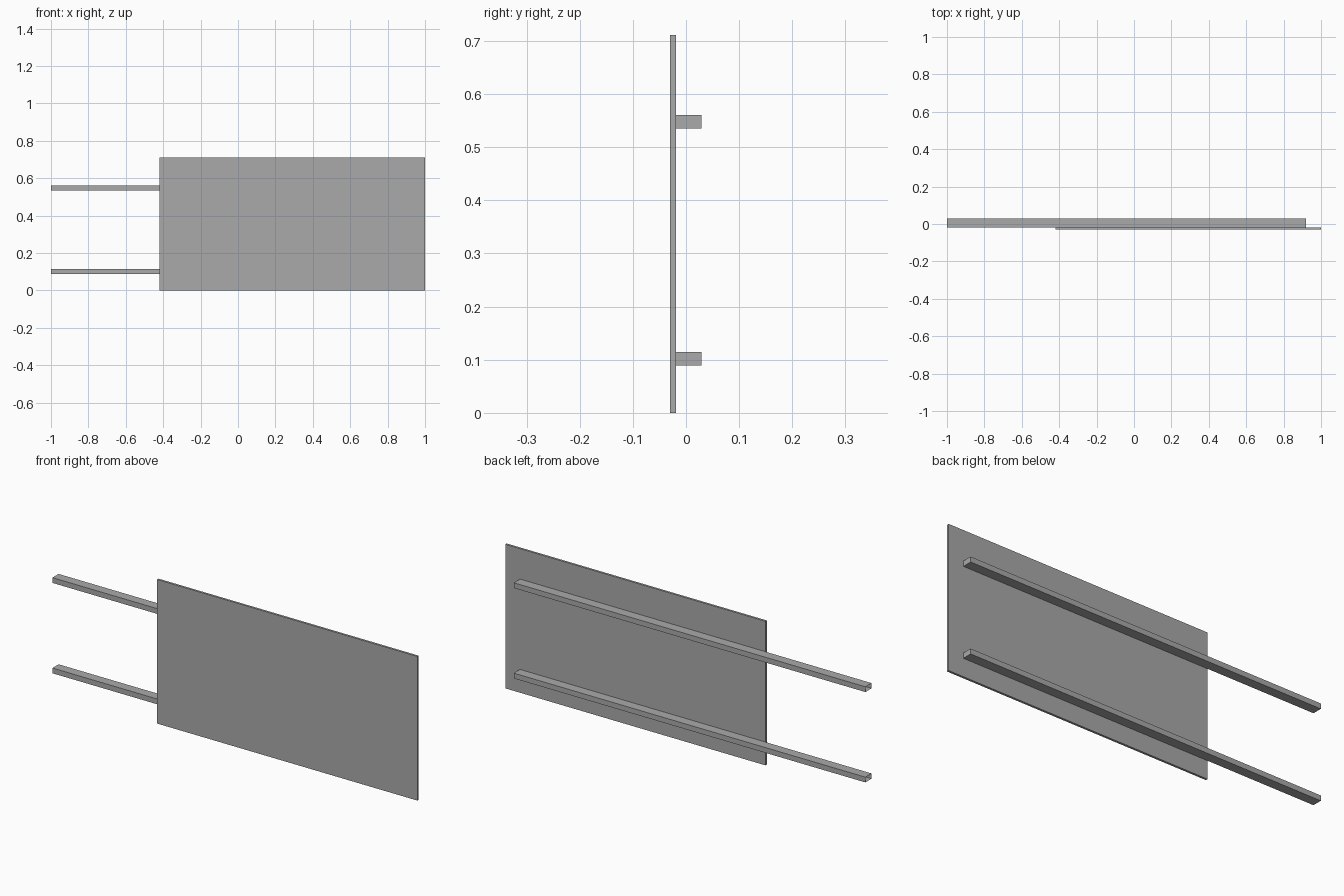
import bpy
import bmesh
from mathutils import Vector

cube = bpy.data.objects.get("Cube")
if cube:
    bpy.data.objects.remove(cube, do_unlink=True)

# One plain grey for the whole model
GREY = (0.4, 0.4, 0.4, 1)
grey = bpy.data.materials.new("plain grey")
grey.use_nodes = True
grey.diffuse_color = GREY
grey.node_tree.nodes["Principled BSDF"].inputs["Base Color"].default_value = GREY


def box(name, low, high, open_end=False):
    """Axis-aligned box between two corners, optionally open at its -x end."""
    low, high = Vector(low), Vector(high)
    bm = bmesh.new()
    bmesh.ops.create_cube(bm, size=1)
    bmesh.ops.scale(bm, vec=high - low, verts=bm.verts)
    bmesh.ops.translate(bm, vec=(low + high) / 2, verts=bm.verts)
    if open_end:
        bm.normal_update()
        ends = [f for f in bm.faces if f.normal.x < -0.9]
        bmesh.ops.delete(bm, geom=ends, context='FACES_ONLY')
    mesh = bpy.data.meshes.new(name)
    bm.to_mesh(mesh)
    bm.free()
    mesh.materials.append(grey)
    obj = bpy.data.objects.new(name, mesh)
    bpy.context.collection.objects.link(obj)
    return obj


# Flat front panel
box("panel", (-0.42, -0.03, 0), (1, -0.019, 0.711))

# Two hollow rails behind the panel, running out past its side
for name, z in (("lower_rail", 0.089), ("upper_rail", 0.535)):
    box(name, (-1, -0.019, z), (0.92, 0.029, z + 0.026), open_end=True)
